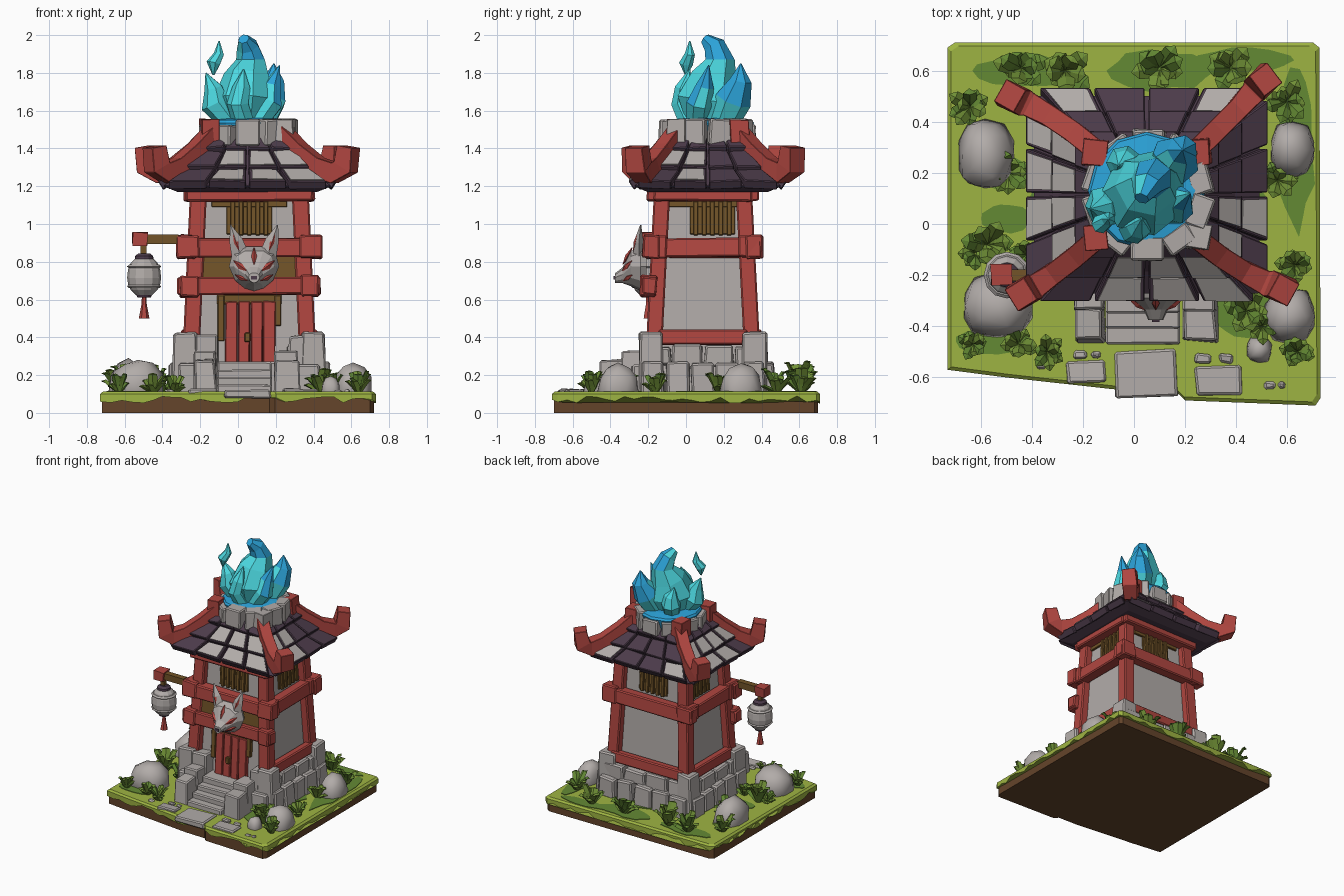
import bpy, bmesh, math, random
from mathutils import Vector, Matrix, Euler

if "Cube" in bpy.data.objects:
    bpy.data.objects.remove(bpy.data.objects["Cube"])

random.seed(4)
V, PI = Vector, math.pi
R = random.uniform

# ---- palette (sRGB 0-255 turned to linear) ----
PAL = [("stone grey", 178, 172, 169), ("painted red", 176, 70, 64), ("roof purple", 76, 59, 74),
       ("wood brown", 114, 84, 40), ("grass green", 158, 180, 66), ("shade green", 100, 138, 52),
       ("leaf green", 112, 144, 54), ("flame cyan", 76, 216, 224), ("flame blue", 44, 164, 218),
       ("soil brown", 100, 68, 42)]
STONE, RED, ROOF, WOOD, GRASS, SHADE, LEAF, CYAN, BLUE, SOIL = range(10)
MATS = []
for n, *rgb in PAL:
    m = bpy.data.materials.new(n)
    m.diffuse_color = [((c / 255 + .055) / 1.055) ** 2.4 for c in rgb] + [1]
    m.use_nodes = True
    m.node_tree.nodes["Principled BSDF"].inputs["Base Color"].default_value = m.diffuse_color
    MATS.append(m)


# ---- helpers ----
def finish(bm, name, bevel=0, smooth=False):
    bmesh.ops.recalc_face_normals(bm, faces=bm.faces)
    used = sorted({f.material_index for f in bm.faces})
    for f in bm.faces:
        f.material_index = used.index(f.material_index)
        f.smooth = smooth
    me = bpy.data.meshes.new(name)
    bm.to_mesh(me)
    bm.free()
    for i in used:
        me.materials.append(MATS[i])
    ob = bpy.data.objects.new(name, me)
    bpy.context.collection.objects.link(ob)
    if bevel:
        b = ob.modifiers.new("edge", 'BEVEL')
        b.width, b.segments = bevel, 1


def loft(bm, rings, mat):
    vs = [[bm.verts.new(p) for p in r] for r in rings]
    n = len(vs[0])
    fs = [bm.faces.new((a[i], a[(i + 1) % n], b[(i + 1) % n], b[i]))
          for a, b in zip(vs, vs[1:]) for i in range(n)]
    fs += [bm.faces.new(vs[0][::-1]), bm.faces.new(vs[-1])]
    for f in fs:
        f.material_index = mat(f.calc_center_median()) if callable(mat) else mat


def sweep(bm, pts, radii, mat, n=4, ref=(0, 1, 0), square=False):
    pts, rings = [V(p) for p in pts], []
    k, ph = (math.sqrt(2), PI / 4) if square else (1, 0)
    for i, p in enumerate(pts):
        t = (pts[min(i + 1, len(pts) - 1)] - pts[max(i - 1, 0)]).normalized()
        s = t.cross(V(ref)).normalized()
        u = s.cross(t)
        a, b = radii[i]
        rings.append([p + s * a * k * math.cos(ph + 2 * PI * j / n) + u * b * k * math.sin(ph + 2 * PI * j / n)
                      for j in range(n)])
    loft(bm, rings, mat)


def block(bm, c, s, mat, rot=(0, 0, 0), taper=1, jit=0):
    M = Matrix.Translation(c) @ Euler(rot).to_matrix().to_4x4()
    loft(bm, [[M @ V((x * k * s[0] + R(-jit, jit), y * k * s[1] + R(-jit, jit), z * s[2] + R(-jit, jit)))
               for x, y in ((-.5, -.5), (.5, -.5), (.5, .5), (-.5, .5))] for z, k in ((-.5, 1), (.5, taper))], mat)


def lathe(bm, c, prof, mat, n=12):
    loft(bm, [[V((c[0] + r * math.cos(2 * PI * i / n), c[1] + r * math.sin(2 * PI * i / n), z))
               for i in range(n)] for r, z in prof], mat)


def rect(c, hx, hy, z):
    return [V((c[0] + x * hx, c[1] + y * hy, z)) for x, y in ((-1, -1), (1, -1), (1, 1), (-1, 1))]


# ---- ground slab: soil below, grass with ragged hanging edge ----
corner = [(-.73, -.57), (-.5, -.6), (0, -.655), (.17, -.66), (.2, -.69), (.71, -.71), (.73, -.68), (.725, .69),
          (.7, .71), (-.7, .71), (-.73, .69)]
edge = []
for a, b in zip(corner, corner[1:] + corner[:1]):
    m = max(1, int((V(b) - V(a)).length / .05))
    edge += [V(a).lerp(V(b), i / m) for i in range(m)]
bm = bmesh.new()
loft(bm, [[V((p.x * .985, p.y * .985, z)) for p in edge] for z in (0, .09)], SOIL)
finish(bm, "soil_slab")
bm = bmesh.new()
loft(bm, [[V((p.x, p.y, R(.05, .09))) for p in edge], [V((p.x, p.y, .1)) for p in edge],
          [V((p.x * .98, p.y * .98, .112)) for p in edge]], GRASS)
finish(bm, "grass_top")
bm = bmesh.new()
for x, y, a, b in ((.63, .3, .08, .34), (.1, .6, .2, .08), (-.42, .6, .2, .07), (-.5, .02, .1, .06), (.42, .64, .2, .05),
                   (.42, -.34, .12, .12), (-.56, -.46, .14, .05), (-.5, .2, .1, .07), (.06, .1, .47, .42)):
    ring = [(x + a * R(.8, 1.1) * math.cos(i * PI / 7), y + b * R(.8, 1.1) * math.sin(i * PI / 7)) for i in range(14)]
    loft(bm, [[V((max(-.71, min(.71, p)), min(.69, q), z)) for p, q in ring] for z in (.108, .116)], SHADE)
finish(bm, "grass_shade_patches")

# ---- path stones, steps and side blocks ----
bm = bmesh.new()
for x, y, w, d in ((.045, -.585, .25, .19), (-.19, -.58, .16, .09), (.33, -.615, .19, .12), (-.36, -.55, .05, .04),
                   (-.21, -.51, .05, .03), (-.15, -.51, .04, .03), (.27, -.525, .07, .04), (.36, -.525, .06, .04),
                   (.53, -.63, .05, .03), (.58, -.63, .03, .03)):
    block(bm, (x, y, .1), (w, d, .05), STONE, (0, 0, R(-.08, .08)), .93, .006)
finish(bm, "path_stones", .008)
bm = bmesh.new()
for i in range(4):
    y0 = -.29 - .06 * i
    block(bm, (.035, (y0 - .12) / 2, .18 - .02 * i), (.29, -.12 - y0, .18 - .04 * i), STONE, jit=.003)
for x, w in ((-.175, .12), (.255, .14)):
    block(bm, (x, -.27, .21), (w, .14, .24), STONE, taper=.92, jit=.008)
    block(bm, (x, -.39, .185), (w, .14, .19), STONE, taper=.9, jit=.008)
finish(bm, "entrance_steps", .008)

# ---- tower placement: k = 0 front, 1 right, 2 back, 3 left ----
C = V((.06, .09, 0))


def spot(k, u, d, z, c=C):
    return c + Matrix.Rotation(k * PI / 2, 3, 'Z') @ V((u, -d, 0)) + V((0, 0, z))


def wall(bm, k, u, z, w, h, t, mat, out=0, jit=0):
    d = (.35 if k % 2 else .30) - .055 * (z - .35) + out
    block(bm, spot(k, u, d, z), (w, t, h), mat, (-.055, 0, k * PI / 2), 1, jit)


# ---- stone foundation ----
bm = bmesh.new()
loft(bm, [rect(C, .35, .26, .1), rect(C, .33, .26, .27)], STONE)
for k in range(4):
    half, d = (.33, .38) if k % 2 else (.38, .33)
    for row, (n, z, h) in enumerate(((5, .18, .16), (4, .30, .11))):
        for i in range(n):
            u = -half + 2 * half * (i + .5) / n
            if k == 0 and abs(u + .02) < .17:
                continue
            block(bm, spot(k, u, d - .01 - .04 * row, z), (2 * half / n - .006, .11, h + R(-.01, .02)), STONE,
                  (0, 0, k * PI / 2), .95, .008)
for sx in (-1, 1):
    for sy in (-1, 1):
        block(bm, C + V((sx * .335, sy * .275, .26)), (.15, .14, .33), STONE, (0, 0, 0), .85, .01)
for u in (-.23, .27):
    block(bm, spot(0, u, .28, .26), (.13, .12, .3), STONE, taper=.9, jit=.008)
finish(bm, "foundation_stones", .01)

# ---- plaster core and inset wooden windows ----
bm = bmesh.new()
loft(bm, [rect(C, .30, .25, .25), rect(C, .26, .21, 1.2)], STONE)
finish(bm, "plaster_walls")
bm = bmesh.new()
for k in range(4):
    o = (0, .05, 0, -.05)[k]
    wall(bm, k, o, 1.03, .24, .17, .03, WOOD, -.05)
    for i in range(5):
        wall(bm, k, o - .088 + .044 * i, 1.03, .024, .18, .03, WOOD, -.035)
    wall(bm, k, 0, 1.105, .40, .03, .03, WOOD, -.045)
wall(bm, 0, 0, .77, .5, .12, .05, WOOD, -.03)
wall(bm, 0, 0, .60, .34, .05, .03, WOOD, -.045)
for u, z, h in ((-.15, .5, .24), (.15, .54, .16)):
    wall(bm, 0, u, z, .035, h, .04, WOOD, -.045)
finish(bm, "window_slats", .003)

# ---- door with handle ----
bm = bmesh.new()
for i in range(4):
    wall(bm, 0, -.095 + .067 * i, .425, .063, .33, .04, RED, -.04, .003)
wall(bm, 0, -.01, .40, .03, .05, .03, WOOD, -.015)
finish(bm, "door", .005)

# ---- red timber frame ----
bm = bmesh.new()
for sx in (-1, 1):
    for sy in (-1, 1):
        sweep(bm, [C + V((sx * .308, sy * .26, .33)), C + V((sx * .268, sy * .215, 1.2))], [(.045, .043)] * 2, RED,
              square=True)
for k in range(4):
    L = .62 if k % 2 else .77
    if k:
        wall(bm, k, 0, .40, L - .15, .08, .06, RED, -.015)
    wall(bm, k, 0, .875, L, .10, .08, RED, 0, .005)
    wall(bm, k, 0, 1.155, L - .1, .07, .08, RED, 0, .004)
    for s in (-1, 1):
        wall(bm, k, s * (L / 2 - .06), .88, .12, .12, .09, RED, .003, .006)
wall(bm, 0, 0, .67, .76, .09, .08, RED, 0, .005)
for s in (-1, 1):
    wall(bm, 0, s * .32, .67, .10, .11, .09, RED, .005, .006)
finish(bm, "timber_frame", .008)

# ---- roof: stepped core, dark tiles with worn grey faces, curled ridges ----
RC = V((.05, .115, 0))
P = [(.455, .40, 1.205), (.355, .31, 1.28), (.265, .23, 1.38), (.19, .165, 1.47)]
GREY = ("pggg pggg pppp", "pgpp ggpp pppp", "gppg pppp pppp", "gggp gggg pppp")  # tiles on each side, eave to top
bm, worn = bmesh.new(), bmesh.new()
loft(bm, [rect(RC, .37, .32, 1.17)] + [rect(RC, a - .01, b - .01, z - .005) for a, b, z in P], ROOF)
for k in range(4):
    for r, row in enumerate(GREY[k].split()):
        for c in range(4):
            quad = []
            for (hx, hy, z), e in ((P[r], 0), (P[r + 1], 1)):
                w, d = (hy, hx) if k % 2 else (hx, hy)
                f = [(-.94 + .47 * (c + g)) * w for g in ((.04, .96) if e == 0 else (.96, .04))]
                quad += [(u, d, z + R(-.006, .006)) for u in f]
            lift = [.032, .032, .012, .012]
            top = [spot(k, u, d + .6 * l, z + .8 * l, RC) for (u, d, z), l in zip(quad, lift)]
            loft(bm, [[spot(k, u, d - .01, z - .02, RC) for u, d, z in quad], top], ROOF)
            if row[c] == "g":
                mid = sum(top, V()) / 4
                face = [mid + (p - mid) * R(.8, .92) for p in top]
                up = spot(k, 0, .6, .8, V())
                loft(worn, [[p - up * .003 for p in face], [p + up * .006 for p in face]], STONE)
finish(bm, "roof_tiles", .005)
finish(worn, "worn_tile_faces")
bm = bmesh.new()
for sx, sy, kx, ky in ((-1, -1, .92, .86), (1, -1, 1, .82), (-1, 1, 1, .85), (1, 1, .87, .99)):
    path = [(.17, .15, 1.49, 0), (.27, .24, 1.385, .25), (.37, .325, 1.305, .5), (.46, .40, 1.27, .8),
            (.52, .445, 1.30, 1), (.535, .455, 1.41, 1)]
    sweep(bm, [RC + V((sx * x * (1 + e * (kx - 1)), sy * y * (1 + e * (ky - 1)), z)) for x, y, z, e in path],
          [(.042, .05)] * 3 + [(.048, .055), (.055, .055), (.05, .045)], RED, ref=(0, 0, 1), square=True)
    block(bm, RC + V((sx * .2, sy * .165, 1.49)), (.1, .1, .13), STONE if sx > 0 > sy else RED, (0, 0, sx * sy * .1),
          .95, .006)
finish(bm, "roof_ridges", .01)

# ---- fire bowl and flame ----
bm = bmesh.new()
for i in range(10):
    a = i * PI / 5 + .3
    low = .03 if 1 < a < 4.3 else 0
    block(bm, (.055 + .21 * math.cos(a), .115 + .21 * math.sin(a), 1.485 - low / 2), (.09, .13, .14 - low), STONE,
          (0, 0, a), .97, .005)
finish(bm, "fire_bowl", .008)
bm = bmesh.new()
lathe(bm, (.05, .13), [(.2, 1.45), (.23, 1.535), (.22, 1.55), (.15, 1.56)], BLUE, 12)
tongues = [  # path and radii of each tongue, then colour
    ([(.04, .12, 1.54), (.04, .12, 1.66), (.05, .15, 1.78), (.07, .18, 1.87), (.05, .15, 1.94), (.03, .1, 1.98)],
     (.12, .17, .125, .08, .06, .03), lambda p: BLUE if p.z > 1.85 and p.x > .03 else CYAN),
    ([(.12, .2, 1.54), (.16, .25, 1.66), (.19, .29, 1.76), (.19, .29, 1.85)], (.08, .1, .06, .003),
     lambda p: BLUE if p.z > 1.6 and p.x + p.y > .4 else CYAN),
    ([(.1, .06, 1.54), (.17, .07, 1.64), (.18, .1, 1.73), (.22, .12, 1.84)], (.06, .07, .05, .003),
     lambda p: BLUE if p.z > 1.68 and p.x > .19 else CYAN),
    ([(-.04, .07, 1.54), (-.12, .07, 1.64), (-.13, .06, 1.72), (-.17, .06, 1.8)], (.06, .08, .05, .003), CYAN),
    ([(.03, .02, 1.54), (.0, -.02, 1.64), (.02, -.01, 1.72), (.03, .02, 1.82)], (.06, .06, .05, .003), CYAN),
    ([(-.02, .2, 1.54), (-.04, .24, 1.63), (-.04, .24, 1.69), (-.06, .23, 1.76)], (.06, .07, .05, .003), CYAN),
    ([(-.13, .0, 1.79), (-.13, .0, 1.85), (-.1, .02, 1.9), (-.1, .02, 1.97)], (.006, .038, .028, .003), CYAN)]
for path, rad, col in tongues:
    sweep(bm, path, [(r, r) for r in rad], col, n=7)
finish(bm, "flame")

# ---- hanging lantern ----
bm = bmesh.new()
block(bm, (-.4, -.2, .92), (.17, .045, .05), WOOD)
block(bm, (-.52, -.2, .92), (.08, .08, .07), RED, jit=.004)
block(bm, (-.5, -.2, .86), (.03, .03, .08), WOOD)
L = (-.497, -.2)
lathe(bm, L, [(.05, .8), (.048, .83), (.03, .845)], ROOF)
lathe(bm, L, [(.045, .625), (.07, .65), (.085, .68), (.09, .715), (.085, .76), (.07, .795), (.05, .815)], STONE)
for z in (.67, .775):
    lathe(bm, L, [(.08, z - .01), (.091, z), (.08, z + .01)], STONE)
lathe(bm, L, [(.035, .61), (.05, .64)], ROOF)
lathe(bm, L, [(.028, .5), (.014, .575), (.012, .615)], RED, 6)
finish(bm, "hanging_lantern")

# ---- fox mask ----
FX = .085
half = [(0, .88), (.06, .88), (.115, .845), (.133, .775), (.10, .70), (.05, .66), (0, .645)]
face = half + [(-x, z) for x, z in half[-2:0:-1]]
bm = bmesh.new()
loft(bm, [[V((FX + x * s, y, cz + (z - cz) * s)) for x, z in face] for s, cz, y in
          ((.9, .77, -.21), (1, .77, -.24), (.8, .77, -.29), (.36, .71, -.335), (.22, .70, -.375))], STONE)
for s in (-1, 1):
    def bar(a, b, r):
        m = [(p + q) / 2 for p, q in zip(a, b)]
        sweep(bm, [(FX + s * p[0], p[1], p[2]) for p in (a, m, b)], [(.002, .002), r, (.002, .002)], RED)
    sweep(bm, [(FX + s * .075, -.25, .84), (FX + s * .095, -.25, .91), (FX + s * .125, -.24, .995)],
          [(.045, .03), (.036, .024), (.003, .003)], STONE)
    bar((.08, -.278, .86), (.11, -.258, .945), (.012, .01))
    bar((.035, -.338, .75), (.108, -.288, .805), (.018, .014))
    bar((.035, -.332, .70), (.10, -.285, .73), (.014, .014))
bar((0, -.335, .785), (0, -.285, .875), (.015, .012))
block(bm, (FX, -.375, .715), (.03, .015, .02), ROOF)
finish(bm, "fox_mask")

# ---- boulders ----
for i, (x, y, a, b, h) in enumerate(((-.53, -.32, .14, .13, .19), (-.58, .27, .11, .14, .18), (.62, .29, .09, .11, .16),
                                     (.61, -.36, .1, .11, .16), (.49, -.49, .05, .055, .09))):
    bm = bmesh.new()
    bmesh.ops.create_icosphere(bm, subdivisions=2, radius=1)
    for v in bm.verts:
        sq = V([math.copysign(abs(c) ** .8, c) for c in v.co]) * R(.93, 1.07)
        v.co = V((x + sq.x * a, y + sq.y * b, .1 + max(-.1, sq.z) * h))
    finish(bm, "boulder_%d" % i, smooth=True)

# ---- leafy tufts ----
bm = bmesh.new()
for x, y, s in ((-.44, .61, 1.2), (-.27, .6, 1.3), (.1, .61, 1.2), (.38, .61, 1.25), (-.64, .46, 1), (-.49, .2, 1),
                (-.57, -.08, 1.2), (-.62, -.12, .8), (.6, .48, 1), (.56, .17, .9), (.63, -.16, .95), (.44, -.34, 1.1),
                (.64, -.5, .9), (-.63, -.47, .8), (-.45, -.47, .9), (-.34, -.5, .8), (.5, -.4, .8), (-.42, -.12, .8)):
    for i in range(10):
        a = i * 2.4 + R(-.3, .3)
        o, up = s * R(.05, .095), s * R(.04, .14)
        q = [V((x + math.cos(a) * o * t, y + math.sin(a) * o * t, .1 + up * z)) for t, z in
             ((.05, 0), (.4, .6), (.75, .95), (1, .95))]
        sweep(bm, q, [(.008, .006), (.028 * s, .012), (.026 * s, .01), (.002, .002)],
              random.choice((LEAF, SHADE, LEAF)), ref=(0, 0, 1))
finish(bm, "leaf_tufts")
